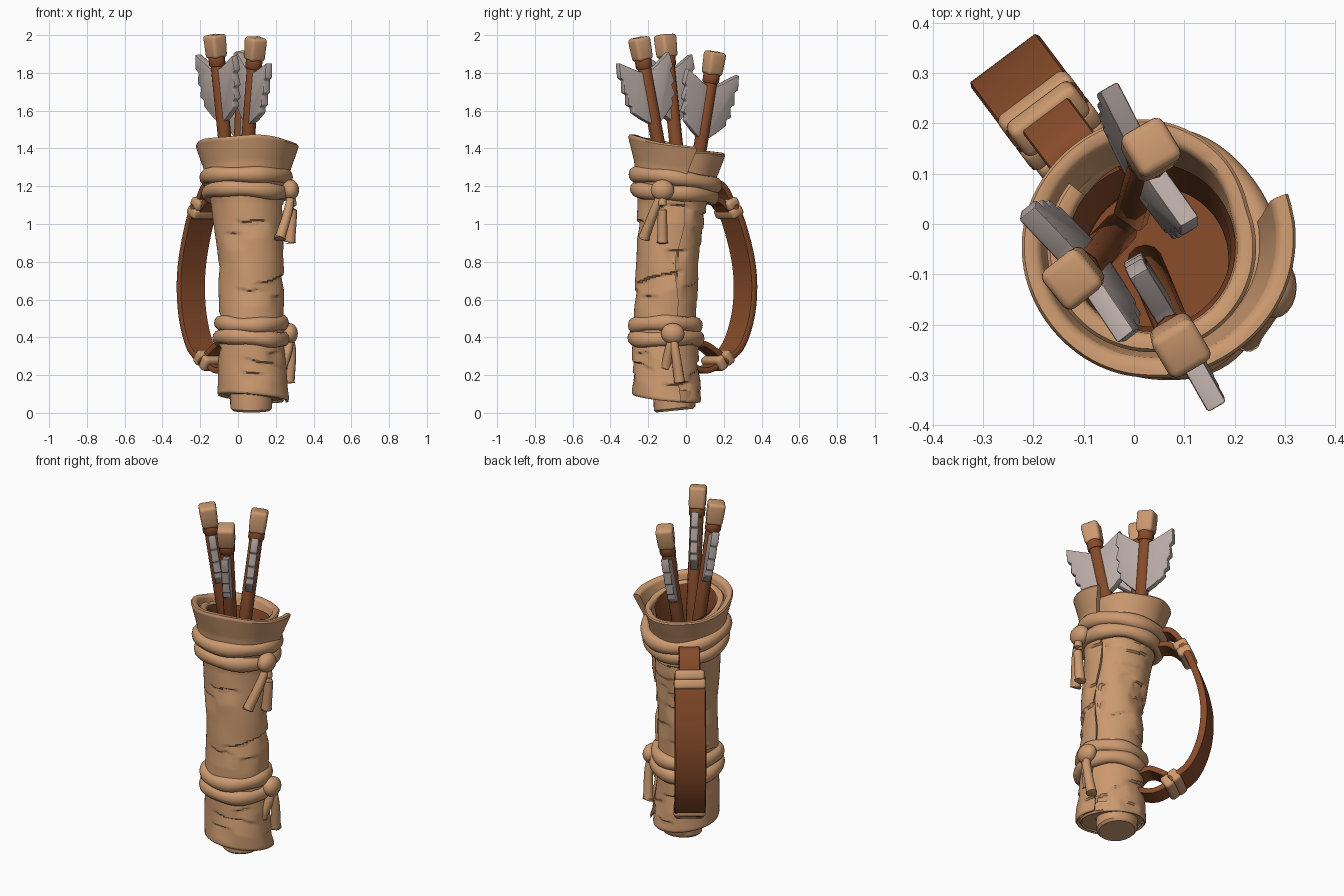
import bpy, bmesh, math, random
from mathutils import Vector, Matrix

if "Cube" in bpy.data.objects:
    bpy.data.objects.remove(bpy.data.objects["Cube"])
random.seed(4)

def mat(name, c):
    m = bpy.data.materials.new(name)
    m.diffuse_color = (*c, 1)
    m.use_nodes = True
    m.node_tree.nodes["Principled BSDF"].inputs["Base Color"].default_value = m.diffuse_color
    return m
TAN = mat("tan bark", (0.60, 0.32, 0.16))
BROWN = mat("brown leather", (0.24, 0.07, 0.023))
GREY = mat("grey feather", (0.48, 0.40, 0.375))

def finish(name, bm, m, angle=40):
    bmesh.ops.recalc_face_normals(bm, faces=bm.faces)
    me = bpy.data.meshes.new(name)
    bm.to_mesh(me)
    bm.free()
    me.materials.append(m)
    ob = bpy.data.objects.new(name, me)
    bpy.context.collection.objects.link(ob)
    bpy.ops.object.select_all(action='DESELECT')
    ob.select_set(True)
    bpy.context.view_layer.objects.active = ob
    bpy.ops.object.shade_smooth_by_angle(angle=math.radians(angle))
    return ob

def loft(name, rings, m, closed=False, angle=40):
    """Skin a list of point rings; closed joins the last ring to the first."""
    bm = bmesh.new()
    vs = [[bm.verts.new(p) for p in r] for r in rings]
    n = len(vs[0])
    for a, b in zip(vs, vs[1:] + vs[:1] if closed else vs[1:]):
        for i in range(n):
            bm.faces.new((a[i], a[(i + 1) % n], b[(i + 1) % n], b[i]))
    if not closed:
        bm.faces.new(vs[0])
        bm.faces.new(vs[-1])
    return finish(name, bm, m, angle)

def smooth_path(pts, k=6):
    pts = [Vector(p) for p in pts]
    p = [2 * pts[0] - pts[1]] + pts + [2 * pts[-1] - pts[-2]]
    out = []
    for i in range(1, len(p) - 2):
        a, b, c, d = p[i - 1:i + 3]
        for j in range(k):
            t = j / k
            out.append(0.5 * (2 * b + (c - a) * t + (2 * a - 5 * b + 4 * c - d) * t * t
                              + (3 * b - a - 3 * c + d) * t ** 3))
    return out + [pts[-1]]

# quiver axis: height, centre x, centre y, radius
AXIS = [(0.0, .075, -.10, .187), (0.1, .075, -.10, .185), (.3, .07, -.108, .176), (.5, .068, -.110, .168),
        (.8, .066, -.097, .168), (1.1, .045, -.07, .186), (1.3, .038, -.05, .224), (1.43, .033, -.045, .262)]
def axis(z):
    z = min(max(z, 0), 1.4299)
    for a, b in zip(AXIS, AXIS[1:]):
        if z <= b[0]:
            t = (z - a[0]) / (b[0] - a[0])
            return [a[i] + (b[i] - a[i]) * t for i in (1, 2, 3)]

def at(ang, z, dr=0):
    """Point on the tapering, leaning wall; the ends are cut on a tilt."""
    cx, cy, r = axis(z)
    c, s = math.cos(ang), math.sin(ang)
    top, low = max(0, (z - .9) / .53) ** 1.3, max(0, 1 - z / .45)
    tilt = -.052 * s * top - (.024 * s + .020 * c) * low
    return Vector((cx + (r + dr) * c, cy + (r + dr) * s, z + tilt))

def depth_scale(z):
    return min(1, max(.35, .35 + .65 * (z - 1.0) / .42))

# rolled bark sheet: a spiral wall with torn horizontal cracks
cracks = [(random.uniform(0, 6.28), .14 + .99 * i / 33, random.uniform(.3, .9),
           random.uniform(.010, .019), random.uniform(-.04, .04)) for i in range(34)]
def crack(ang, z):
    d = 0
    for a, cz, half, dep, slope in cracks:
        da = (ang - a + math.pi) % (2 * math.pi) - math.pi
        dz = cz + slope * da + .004 * math.sin(7 * da) - z
        if abs(da) < half and 0 < dz < .09:
            d = max(d, dep * (1 - dz / .09) * (1 - (da / half) ** 2))
    return d + .003 * math.sin(3 * ang + 7 * z) * math.sin(11 * z + ang)

def sheet_offset(t, z):
    if t < 110:
        flare = max(0, (z - 1.15) / .28) + max(0, 1 - z / .25) * .4
        return (.008 + .03 * flare) * (1 - t / 110)
    return -.041 * depth_scale(z) * min(1, max(0, (t - 275) / 80))

steps = list(range(0, 600, 4))
rings = []
ROWS = 150
for j in range(ROWS + 1):
    z = .078 + (1.42 - .078) * j / ROWS
    ring = []
    for side, seq in ((0, steps), (1, steps[::-1])):
        for t in seq:
            a = math.radians(18 - t + (4 * math.sin(z * 14) if t < 8 else 0))
            zz = z
            if t > 330 and z > 1.2:
                zz -= .03 * min(1, (t - 330) / 30) * (z - 1.2) / .22
            dr = sheet_offset(t, z)
            lip = .008 if j in (0, ROWS) else 0
            if side:
                dr -= .038 * depth_scale(z) - lip
            else:
                dr -= lip + (crack(a, z) if t < 360 else 0)
            p = at(a, zz, dr)
            p.z += .005 * math.sin(4 * a) * max(0, (z - 1.2) / .22)
            ring.append(p)
    rings.append(ring)
loft("rolled_bark_body", rings, TAN, angle=45)

def circle_at(z, dr, n=48):
    return [at(2 * math.pi * i / n, z, dr) for i in range(n)]

# inner lining with floor, bottom plate and plug
bm = bmesh.new()
prev = None
for z in (1.385, 1.36, 1.30, 1.25, 1.20, 1.15, 1.10, 1.05):
    cur = [bm.verts.new(p) for p in circle_at(z, -.086 * depth_scale(z))]
    if prev:
        for i in range(48):
            bm.faces.new((prev[i], prev[(i + 1) % 48], cur[(i + 1) % 48], cur[i]))
    prev = cur
bm.faces.new(prev)
finish("inner_lining", bm, BROWN)
loft("bottom_plate", [circle_at(.088, -.012), circle_at(.14, -.012)], TAN)
plug = []
for z, r in ((.0, .098), (.012, .11), (.09, .114), (.14, .114)):
    plug.append([Vector((.07 + r * math.cos(i * math.pi / 14), -.06 + r * math.sin(i * math.pi / 14),
                         z + .012 + .1 * r * math.sin(i * math.pi / 14))) for i in range(28)])
loft("bottom_plug", plug, TAN)

def tube(name, pts, radii, m, sides=12):
    rings = []
    for i, p in enumerate(pts):
        d = (pts[min(i + 1, len(pts) - 1)] - pts[max(i - 1, 0)]).normalized()
        q = d.to_track_quat('Z', 'Y')
        rings.append([p + q @ Vector((radii[i] * math.cos(2 * math.pi * k / sides),
                                      radii[i] * math.sin(2 * math.pi * k / sides), 0)) for k in range(sides)])
    return loft(name, rings, m)

def rope(name, z0, ph, out):
    rings = []
    for i in range(72):
        a = 2 * math.pi * i / 72
        rr = .034 + .003 * math.sin(5 * a + ph)
        ring = [at(a, z0, out + rr * math.cos(k * math.pi / 6)) for k in range(12)]
        for k, p in enumerate(ring):
            p.z += 1.2 * rr * math.sin(k * math.pi / 6) + .007 * math.sin(2 * a + ph)
        rings.append(ring)
    loft(name, rings, TAN, closed=True)

def knot(name, c, ends):
    bm = bmesh.new()
    bmesh.ops.create_uvsphere(bm, u_segments=20, v_segments=12, radius=1)
    bmesh.ops.transform(bm, verts=bm.verts, matrix=Matrix.Translation(c) @ Matrix.Diagonal((.045, .062, .055, 1)))
    finish(name + "_ball", bm, TAN)
    for n, e in enumerate(ends):
        e, c0 = Vector(e), Vector(c)
        path = smooth_path([c0, c0.lerp(e, .4) + Vector((.012, 0, 0)), e, e + (e - c0) * .03], 5)
        k = len(path)
        rad = [.019 + .015 * i / k for i in range(k)]
        rad[-1] = .02
        tube(f"{name}_tail_{n + 1}", path, rad, TAN)

# two pairs of wound ropes with knots on the right side
for nm, z, out in (("upper", 1.165, .004), ("lower", .395, -.002)):
    rope(nm + "_rope_low", z, 0, out)
    rope(nm + "_rope_high", z + .075, 1.5, out - .003)
knot("upper_knot", (.278, -.125, 1.18), [(.225, -.22, .935), (.275, -.125, .915)])
knot("lower_knot", (.272, -.07, .42), [(.235, -.105, .25), (.272, -.035, .175)])

# carrying strap on the back left, drawn in a radial plane
ORIG, OUT, WIDE = Vector((.05, -.085, 0)), Vector((-.6, .8, 0)), Vector((.8, .6, 0))
UP = Vector((0, 0, 1))
def ribbon(name, pts, width, th):
    path = smooth_path(pts, 8)
    rings = []
    for i, p in enumerate(path):
        d = (path[min(i + 1, len(path) - 1)] - path[max(i - 1, 0)]).normalized()
        nrm = OUT * -d.y + UP * d.x
        c = ORIG + OUT * p.x + UP * p.y
        rings.append([c + WIDE * (a * width / 2) + nrm * (b * th / 2)
                      for a, b in ((-1, -.5), (-.94, -1), (.94, -1), (1, -.5), (1, .5), (.94, 1), (-.94, 1), (-1, .5))])
    loft(name, rings, BROWN)
ribbon("main_strap", [(.375, 1.10), (.425, 1.0), (.48, .83), (.50, .67), (.48, .5), (.415, .35), (.31, .27)], .17, .036)
ribbon("upper_loop_outer", [(.39, 1.08), (.345, 1.17), (.29, 1.215), (.19, 1.20)], .115, .03)
ribbon("upper_loop_inner", [(.37, 1.06), (.32, 1.11), (.27, 1.13), (.17, 1.12)], .115, .03)
ribbon("lower_loop_outer", [(.32, .275), (.25, .235), (.19, .225), (.10, .25)], .115, .03)
ribbon("lower_loop_inner", [(.32, .295), (.23, .35), (.18, .365), (.10, .34)], .115, .03)

def block(name, mtx, size, m, bev, taper=1):
    bm = bmesh.new()
    bmesh.ops.create_cube(bm, size=1)
    for v in bm.verts:
        if v.co.z < 0:
            v.co.x *= taper
            v.co.y *= taper
    bmesh.ops.scale(bm, vec=size, verts=bm.verts)
    bmesh.ops.bevel(bm, geom=bm.edges[:], offset=bev, segments=3, profile=.5, affect='EDGES')
    bmesh.ops.transform(bm, matrix=mtx, verts=bm.verts)
    return finish(name, bm, m)

def frame(x, y, z, loc):
    return Matrix.Translation(loc) @ Matrix((x, y, z)).transposed().to_4x4()

# wrapped clasps, two bands each
for nm, s, z, ds, dz in (("upper", .378, 1.085, -.45, .89), ("lower", .315, .278, -.82, -.57)):
    d = (OUT * ds + UP * dz).normalized()
    for n, o in enumerate((-.024, .024)):
        block(f"{nm}_clasp_band_{n + 1}", frame(WIDE, d.cross(WIDE), d, ORIG + OUT * s + UP * z + d * o),
              (.172 - .012 * n, .078, .056), TAN, .017)

# arrows: nock, wrap, shaft and a pair of notched feather vanes
VANE = [(.0, -.19), (.05, -.17), (.157, -.105), (.166, -.185), (.146, -.20), (.158, -.265), (.137, -.28),
        (.148, -.335), (.123, -.35), (.126, -.38), (.07, -.43), (.0, -.48)]
def arrow(name, top, low, fl):
    top, low = Vector(top), Vector(low)
    z = (top - low).normalized()
    x = Vector((*fl, 0))
    x = (x - z * x.dot(z)).normalized()
    M = frame(x, z.cross(x), z, top)
    block(name + "_nock", M @ Matrix.Translation((0, 0, -.06)), (.098, .096, .125), TAN, .018, .92)
    L = (top.z - 1.04) / z.z
    for part, r, a, b in (("shaft", .036, -L, -.1), ("wrap", .044, -.165, -.11)):
        loft(f"{name}_{part}", [[M @ Vector((q * math.cos(k * math.pi / 6), q * math.sin(k * math.pi / 6), h))
             for k in range(12)] for q, h in ((r * .9, a), (r, a + .006), (r, b - .006), (r * .9, b))], BROWN)
    for side in (1, -1):
        bm = bmesh.new()
        f = bm.faces.new([bm.verts.new((side * u, -.021, v)) for u, v in VANE])
        g = bmesh.ops.extrude_face_region(bm, geom=[f])['geom']
        bmesh.ops.translate(bm, verts=[e for e in g if isinstance(e, bmesh.types.BMVert)], vec=(0, .042, 0))
        bmesh.ops.recalc_face_normals(bm, faces=bm.faces)
        bmesh.ops.bevel(bm, geom=bm.edges[:], offset=.006, segments=2, profile=.5, affect='EDGES')
        bmesh.ops.transform(bm, matrix=M, verts=bm.verts)
        finish(f"{name}_vane_{'right' if side > 0 else 'left'}", bm, GREY)
arrow("arrow_left", (-.125, -.112, 2.0), (-.07, -.055, 1.45), (.62, -.78))
arrow("arrow_front", (.095, -.25, 1.985), (.055, -.155, 1.47), (.5, -.86))
arrow("arrow_back", (.035, .155, 1.91), (.01, .07, 1.37), (.5, -.86))
